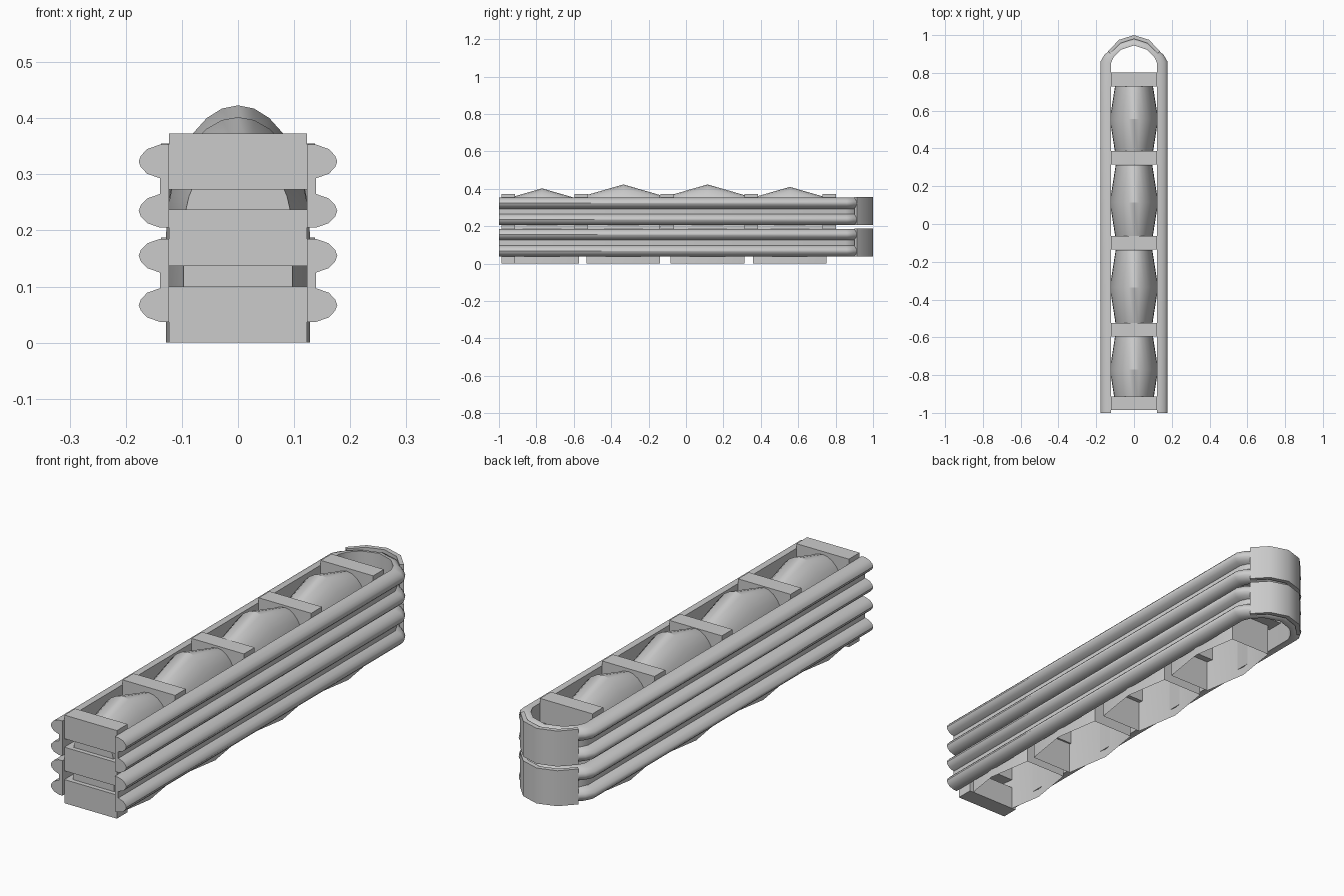
import bpy, bmesh
from math import sin, cos, pi, radians

cube = bpy.data.objects.get("Cube")
if cube:
    bpy.data.objects.remove(cube, do_unlink=True)

grey = bpy.data.materials.new("grey")
grey.use_nodes = True
COLOUR = (0.6, 0.6, 0.6, 1)
grey.diffuse_color = COLOUR
grey.node_tree.nodes["Principled BSDF"].inputs["Base Color"].default_value = COLOUR


def finish(name, bm, smooth=None):
    bmesh.ops.recalc_face_normals(bm, faces=bm.faces)
    mesh = bpy.data.meshes.new(name)
    bm.to_mesh(mesh)
    bm.free()
    mesh.materials.append(grey)
    obj = bpy.data.objects.new(name, mesh)
    bpy.context.collection.objects.link(obj)
    if smooth:
        bpy.ops.object.select_all(action='DESELECT')
        obj.select_set(True)
        bpy.context.view_layer.objects.active = obj
        bpy.ops.object.shade_smooth_by_angle(angle=radians(smooth))
    return obj


def loft(name, rings, closed, smooth):
    """Skin a list of equal-length rings and cap both ends."""
    bm = bmesh.new()
    rows = [[bm.verts.new(p) for p in ring] for ring in rings]
    n = len(rows[0])
    for a, b in zip(rows, rows[1:]):
        for i in range(n if closed else n - 1):
            j = (i + 1) % n
            bm.faces.new((a[i], a[j], b[j], b[i]))
    bm.faces.new(rows[0])
    bm.faces.new(rows[-1])
    return finish(name, bm, smooth)


def box(name, half_x, y0, y1, z0, z1):
    ring = lambda y: [(-half_x, y, z0), (half_x, y, z0), (half_x, y, z1), (-half_x, y, z1)]
    return loft(name, [ring(y0), ring(y1)], True, None)


def mirrored(half):
    """Stations on the left side, continued round the back to the right side."""
    return half + [tuple((-x, y) for x, y in s) for s in half[-2::-1]]


# Arched pods, open underneath, widest and tallest in the middle
def arch(y, half_w, top, base=0.196, steps=14):
    pts = [(half_w * cos(pi * i / steps), y, base + (top - base) * sin(pi * i / steps))
           for i in range(steps + 1)]
    return [(half_w, y, 0)] + pts + [(-half_w, y, 0)]


for i, (y, top) in enumerate([(-0.77, 0.402), (-0.335, 0.423), (0.115, 0.423), (0.555, 0.41)]):
    end = top - 0.057
    loft(f"arched_pod_{i + 1}",
         [arch(y - 0.197, 0.097, end), arch(y, 0.128, top), arch(y + 0.197, 0.097, end)],
         False, 30)

# Cross bars between the pods, in two tiers
for i, y in enumerate([-0.95, -0.56, -0.1, 0.35, 0.765]):
    for tier, z in (("middle", 0.137), ("upper", 0.273)):
        box(f"{tier}_cross_bar_{i + 1}", 0.123, y - 0.036, y + 0.036, z, z + 0.1)
box("lower_front_bar", 0.123, -0.986, -0.914, 0, 0.1)

# Double-ridged side rails, bending round the back
# Profile is depth (0 inner, 1 outer) against height
ridge = [(0.3, 0.03), (0.72, 0.022), (0.93, 0.01), (1, 0),
         (0.93, -0.01), (0.72, -0.022), (0.3, -0.03)]
profile = ([(0, 0.353)] + [(d, 0.323 + h) for d, h in ridge]
           + [(d, 0.235 + h) for d, h in ridge] + [(0, 0.205)])
rail_path = mirrored([((0.123, -1), (0.177, -1)),
                      ((0.123, 0.85), (0.177, 0.86)),
                      ((0.107, 0.885), (0.157, 0.895)),
                      ((0.07, 0.922), (0.085, 0.957)),
                      ((0, 0.945), (0, 0.982))])
# Smooth plates wrapped round the back of each rail
cap_path = mirrored([((0.125, 0.902), (0.137, 0.914)),
                     ((0.072, 0.957), (0.08, 0.975)),
                     ((0, 0.98), (0, 1))])


def sweep(name, path, section, drop):
    rings = [[(a[0] + (b[0] - a[0]) * d, a[1] + (b[1] - a[1]) * d, z - drop)
              for d, z in section] for a, b in path]
    return loft(name, rings, True, 40)


plate = [(0, 0.205), (1, 0.205), (1, 0.355), (0, 0.355)]
for tier, drop in (("upper", 0), ("lower", 0.168)):
    sweep(f"{tier}_side_rail", rail_path, profile, drop)
    sweep(f"{tier}_back_plate", cap_path, plate, drop)
